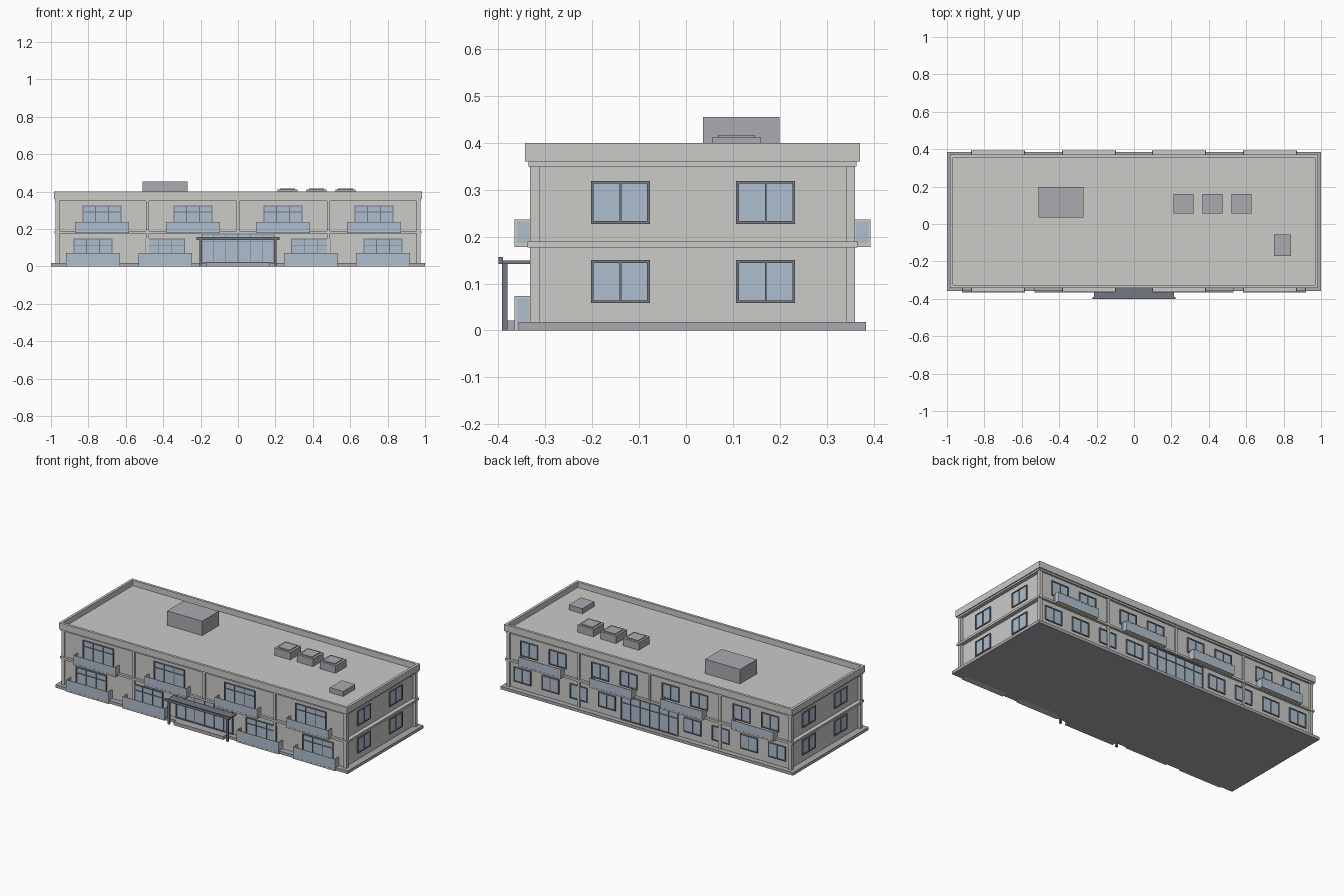
import bpy, bmesh

if "Cube" in bpy.data.objects:
    bpy.data.objects.remove(bpy.data.objects["Cube"])

CY = 0.014            # building centre in y
HX, HY = 0.957, 0.338 # wall half sizes


def mat(name, rgb):
    m = bpy.data.materials.new(name)
    m.diffuse_color = (*rgb, 1)
    m.use_nodes = True
    m.node_tree.nodes["Principled BSDF"].inputs["Base Color"].default_value = m.diffuse_color
    return m


WALL = mat("wall_light_grey", (0.60, 0.595, 0.575))
STONE = mat("stone_grey", (0.41, 0.41, 0.435))
DARK = mat("frame_dark_grey", (0.18, 0.19, 0.225))
GLASS = mat("glass_blue", (0.42, 0.52, 0.62))


def build(name, boxes, material):
    """One object from a list of (x0, x1, y0, y1, z0, z1) boxes."""
    bm = bmesh.new()
    for x0, x1, y0, y1, z0, z1 in boxes:
        vs = bmesh.ops.create_cube(bm, size=1)["verts"]
        for v in vs:
            v.co = ((x0 + x1) / 2 + v.co.x * (x1 - x0),
                    (y0 + y1) / 2 + v.co.y * (y1 - y0),
                    (z0 + z1) / 2 + v.co.z * (z1 - z0))
    me = bpy.data.meshes.new(name)
    bm.to_mesh(me)
    bm.free()
    me.materials.append(material)
    ob = bpy.data.objects.new(name, me)
    bpy.context.collection.objects.link(ob)
    return ob


def centred(hx, hy, z0, z1):
    return (-hx, hx, CY - hy, CY + hy, z0, z1)


def on_wall(side, u0, u1, d0, d1, z0, z1):
    """Box on a facade: u runs along the wall, d is distance out of it."""
    if side == "front":
        return (u0, u1, CY - HY - d1, CY - HY - d0, z0, z1)
    if side == "back":
        return (u0, u1, CY + HY + d0, CY + HY + d1, z0, z1)
    if side == "right":
        return (HX + d0, HX + d1, u0, u1, z0, z1)
    return (-HX - d1, -HX - d0, u0, u1, z0, z1)


def window(name, side, u, w, z0, z1, mullions, transom=None, t=0.006):
    a, b = u - w / 2, u + w / 2
    bars = [(a, a + t, z0, z1), (b - t, b, z0, z1),
            (a + t, b - t, z0, z0 + t), (a + t, b - t, z1 - t, z1)]
    for m in mullions:
        bars.append((u + m - t / 3, u + m + t / 3, z0 + t, z1 - t))
    if transom:
        bars.append((a + t, b - t, transom - t / 3, transom + t / 3))
    build(name + "_frame", [on_wall(side, p, q, -0.002, 0.007, r, s) for p, q, r, s in bars], DARK)
    build(name + "_glass", [on_wall(side, a + t / 2, b - t / 2, -0.002, 0.003, z0 + t / 2, z1 - t / 2)], GLASS)


def balcony(name, side, u, z0, z1, hw=0.144, out=0.042):
    a, b, t = u - hw, u + hw, 0.005
    # floor, posts and top rail
    solid = [(a, b, 0, out, z0, z0 + 0.009),
             (a, b, out - t, out, z1 - t, z1),
             (a, a + t, 0, out - t, z1 - t, z1), (b - t, b, 0, out - t, z1 - t, z1)]
    for p in (a, b - t):
        solid += [(p, p + t, out - t, out, z0 + 0.009, z1 - t),
                  (p, p + t, 0, 0.011, z0 + 0.009, z1 - t)]
    panes = [(a + t, b - t, out - 0.004, out - 0.001, z0 + 0.009, z1 - t)]
    panes += [(p, p + 0.003, 0.011, out - t, z0 + 0.009, z1 - t) for p in (a + 0.001, b - 0.004)]
    build(name + "_surround", [on_wall(side, *s) for s in solid], WALL)
    build(name + "_glass_panels", [on_wall(side, *s) for s in panes], GLASS)


# Main body, plinth and roof deck
build("plinth", [(-1, 1, -0.357, 0.384, 0, 0.018)], STONE)
build("walls", [centred(HX, HY, 0.018, 0.358)], WALL)
build("roof_deck", [centred(0.972, 0.344, 0.35, 0.366)], WALL)


def ring(hx, hy, t, z0, z1):
    return [(-hx, hx, CY - hy, CY - hy + t, z0, z1), (-hx, hx, CY + hy - t, CY + hy, z0, z1),
            (-hx, -hx + t, CY - hy + t, CY + hy - t, z0, z1),
            (hx - t, hx, CY - hy + t, CY + hy - t, z0, z1)]


build("parapet", ring(0.985, 0.357, 0.016, 0.36, 0.40), WALL)
build("cornice", ring(0.979, 0.350, 0.03, 0.35, 0.36), WALL)
build("floor_band", ring(0.982, 0.352, 0.03, 0.177, 0.19), WALL)

# Corner and facade pilasters
corners = []
for sx in (-1, 1):
    for sy in (-1, 1):
        x0, x1 = sorted((sx * 0.955, sx * 0.975))
        y0, y1 = sorted((sy * 0.327, sy * 0.347))
        corners.append((x0, x1, CY + y0, CY + y1, 0.018, 0.352))
build("corner_pilasters", corners, WALL)
pil = [on_wall(s, x - 0.008, x + 0.008, -0.002, 0.009, 0.19 if x == 0 else 0.018, 0.352)
       for s in ("front", "back") for x in (-0.483, 0, 0.483)]
build("facade_pilasters", pil, WALL)

# Side windows
for side in ("left", "right"):
    for i, y in enumerate((-0.14, 0.17)):
        for level, z in (("lower", 0.058), ("upper", 0.227)):
            window(f"{side}_{level}_window_{i}", side, y, 0.126, z, z + 0.092, [0])

# Front windows with balconies, back window pairs
UPPER = (-0.727, -0.241, 0.241, 0.727)
LOWER = (-0.775, -0.389, 0.389, 0.775)
for i, (xu, xl) in enumerate(zip(UPPER, LOWER)):
    window(f"front_upper_window_{i}", "front", xu, 0.21, 0.195, 0.327, [-0.035, 0.035], 0.291)
    window(f"front_lower_window_{i}", "front", xl, 0.21, 0.022, 0.150, [-0.035, 0.035], 0.114)
    balcony(f"front_upper_balcony_{i}", "front", xu, 0.178, 0.237)
    balcony(f"front_lower_balcony_{i}", "front", xl, 0.0, 0.073)
    balcony(f"back_upper_balcony_{i}", "back", xu, 0.178, 0.237)
    for k in (-1, 1):
        window(f"back_upper_window_{i}_{k}", "back", xu + k * 0.098, 0.118, 0.227, 0.320, [0])
        window(f"back_lower_window_{i}_{k}", "back", xl + k * 0.096, 0.118, 0.058, 0.148, [0])

# Glazed entrances
SPLITS = [-0.13, -0.066, 0, 0.066, 0.13]
window("front_entrance", "front", 0, 0.39, 0.018, 0.177, SPLITS, 0.135)
window("back_entrance", "back", 0, 0.39, 0.018, 0.172, SPLITS, 0.125)

# Entrance canopy, posts and step
build("canopy", [(-0.215, 0.215, -0.392, -0.324, 0.142, 0.149),
                 (-0.223, 0.223, -0.400, -0.390, 0.142, 0.157)], DARK)
build("canopy_posts", [(x - 0.006, x + 0.006, -0.393, -0.381, 0, 0.142) for x in (-0.2, 0.2)], DARK)
build("entrance_step", [(-0.17, 0.17, -0.386, -0.35, 0, 0.021)], STONE)

# Rooftop units
build("roof_plant_room", [(-0.51, -0.27, 0.036, 0.199, 0.36, 0.455)], STONE)
for i, x in enumerate((0.265, 0.420, 0.575)):
    build(f"skylight_{i}", [(x - 0.054, x + 0.054, 0.055, 0.160, 0.36, 0.412),
                            (x - 0.040, x + 0.040, 0.068, 0.147, 0.412, 0.417)], STONE)
build("roof_hatch", [(0.748, 0.840, -0.172, -0.055, 0.36, 0.397)], STONE)
